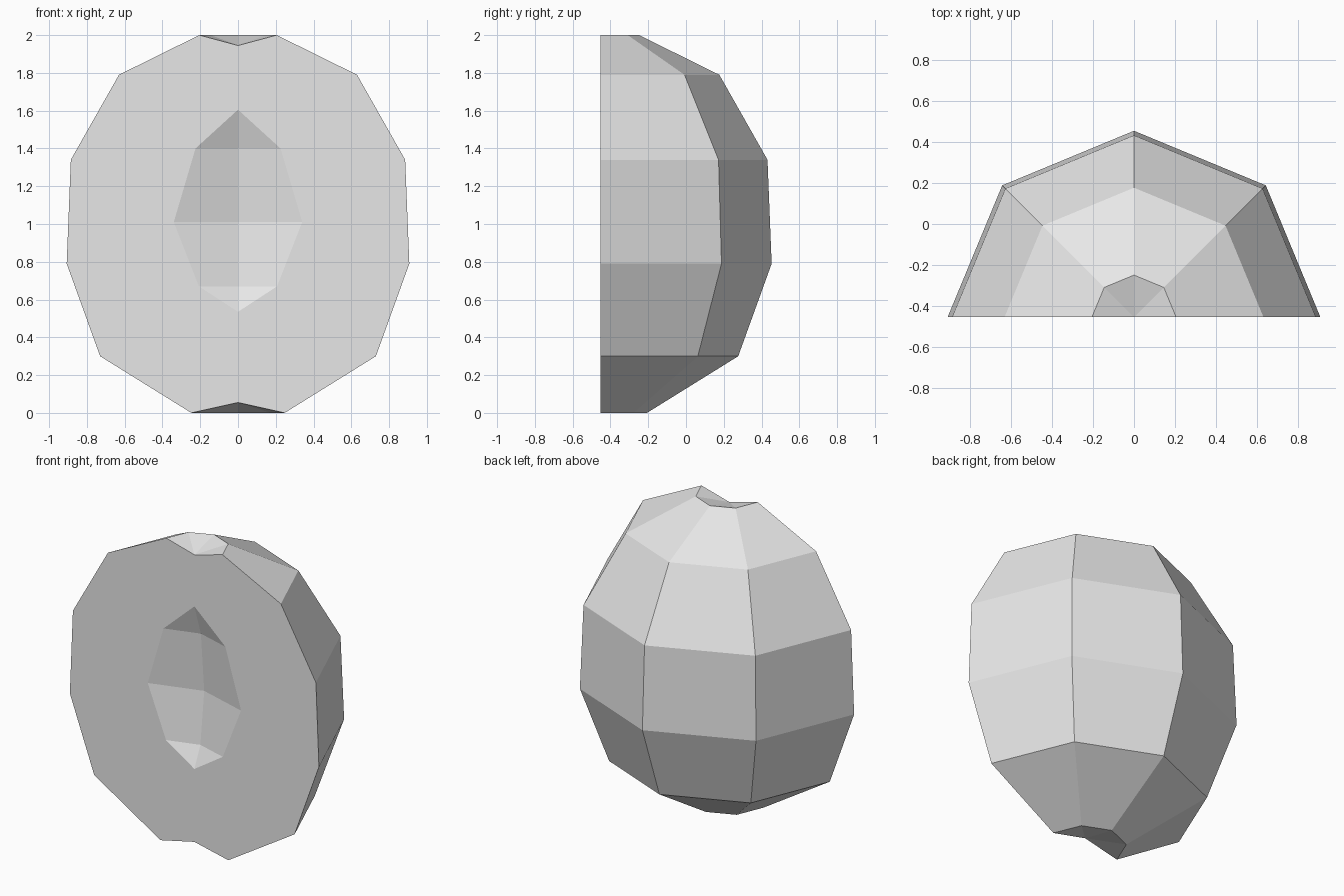
import bpy, bmesh
from math import cos, sin, radians

if "Cube" in bpy.data.objects:
    bpy.data.objects.remove(bpy.data.objects["Cube"], do_unlink=True)

FRONT_Y = -0.4535

# Profiles as (radius, height), from the top pole down to the bottom pole
SKIN = [(0, 1.945), (0.205, 2.0), (0.63, 1.79), (0.885, 1.34),
        (0.907, 0.79), (0.73, 0.30), (0.247, 0), (0, 0.055)]
HOLLOW = [(0, 1.605), (0.225, 1.4), (0.34, 1.01), (0.207, 0.67), (0, 0.535)]
HOLLOW_DEPTH = 0.3   # depth of the hollow relative to its half width

grey = bpy.data.materials.new("light_grey")
grey.use_nodes = True
grey.diffuse_color = (0.8, 0.8, 0.8, 1)
grey.node_tree.nodes["Principled BSDF"].inputs["Base Color"].default_value = (0.8, 0.8, 0.8, 1)


def surface(bm, profile, angles, depth):
    """Sweep the profile through the angles; return the verts on the cut plane."""
    rows = []
    for r, z in profile:
        if r == 0:
            rows.append([bm.verts.new((0, FRONT_Y, z))] * len(angles))
        else:
            rows.append([bm.verts.new((r * cos(radians(a)),
                                       FRONT_Y + depth * r * sin(radians(a)), z))
                         for a in angles])
    for upper, lower in zip(rows, rows[1:]):
        for i in range(len(angles) - 1):
            loop = [upper[i], upper[i + 1], lower[i + 1], lower[i]]
            bm.faces.new(list(dict.fromkeys(loop)))
    return [row[0] for row in rows]


bm = bmesh.new()
# Faceted outer skin with dimpled poles, and the hollow left by the stone
rim = surface(bm, SKIN, (0, 45, 90), 1)
hole = surface(bm, HOLLOW, (0, 90), HOLLOW_DEPTH)
# Flat cut face between the skin and the hollow
bm.faces.new(rim + hole[::-1])

# Mirror to the other side and weld the seam
bmesh.ops.mirror(bm, geom=bm.verts[:] + bm.edges[:] + bm.faces[:],
                 axis='X', merge_dist=0.0001)
bmesh.ops.remove_doubles(bm, verts=bm.verts[:], dist=0.0001)
bmesh.ops.recalc_face_normals(bm, faces=bm.faces[:])

mesh = bpy.data.meshes.new("fruit_half")
bm.to_mesh(mesh)
bm.free()
mesh.materials.append(grey)
bpy.context.collection.objects.link(bpy.data.objects.new("fruit_half", mesh))
